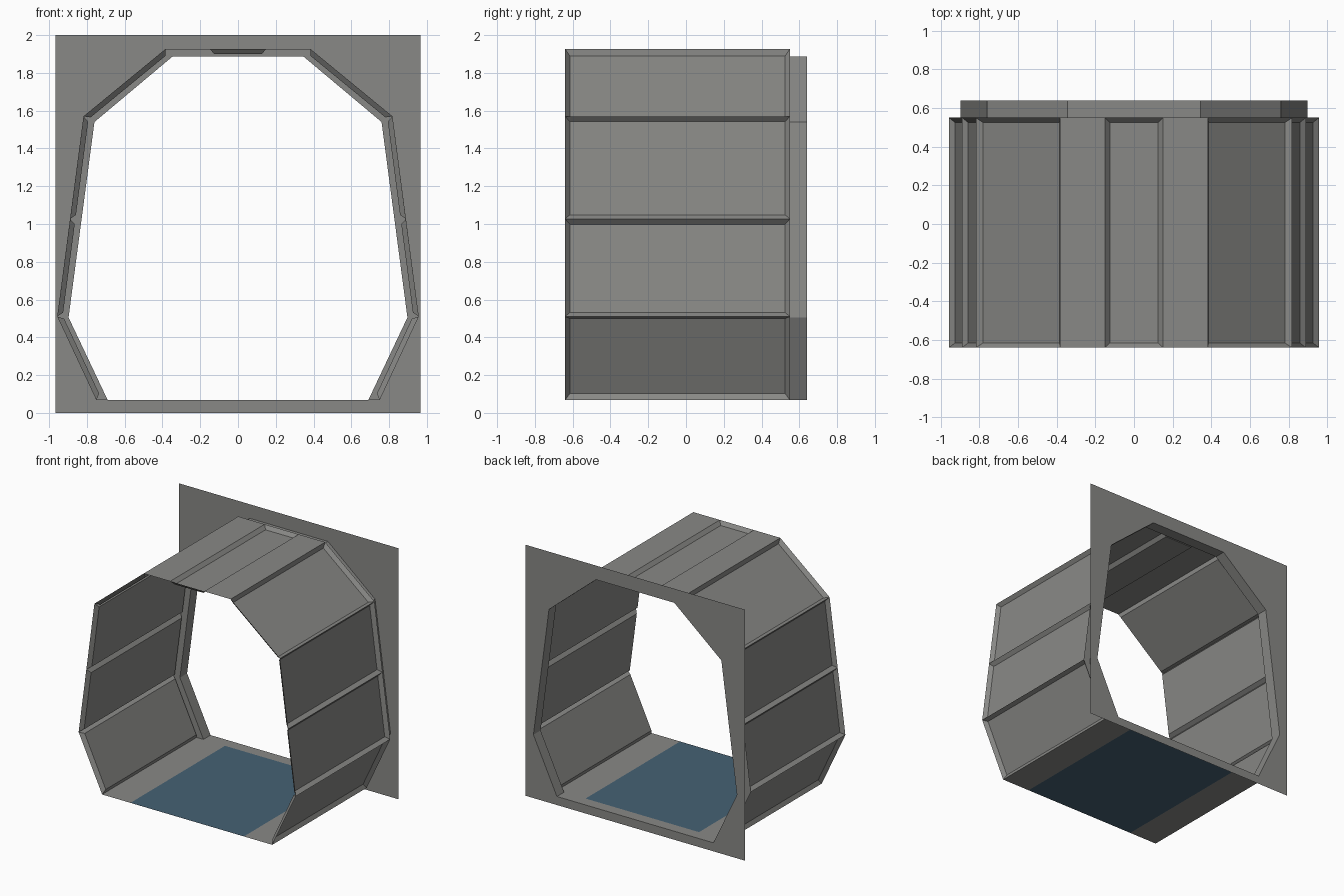
import bpy
from mathutils import Vector

if "Cube" in bpy.data.objects:
    bpy.data.objects.remove(bpy.data.objects["Cube"])

Y0, Y1, Y2 = -0.64, 0.55, 0.64      # tunnel front, tunnel back, plate
INSET, DEPTH = 0.025, 0.028

# half profiles (x, z) from roof to floor
OUTER = [(0.383, 1.927), (0.818, 1.57), (0.957, 0.51), (0.75, 0.068)]
INNER = [(0.345, 1.888), (0.76, 1.54), (0.897, 0.505), (0.69, 0.068)]


def material(name, rgb):
    m = bpy.data.materials.new(name)
    m.diffuse_color = (*rgb, 1)
    m.use_nodes = True
    m.node_tree.nodes["Principled BSDF"].inputs["Base Color"].default_value = m.diffuse_color
    return m


GREY = material("panel grey", (0.25, 0.25, 0.24))
BLUE = material("walkway blue", (0.06, 0.12, 0.175))


def make(name, faces, mat=GREY, mirror=False, smooth=None):
    """Build an object from a list of faces, each a list of points."""
    verts, index, polys = [], {}, []
    for f in faces:
        poly = []
        for p in f:
            key = tuple(round(c, 5) for c in p)
            if key not in index:
                index[key] = len(verts)
                verts.append(key)
            poly.append(index[key])
        polys.append(poly)
    me = bpy.data.meshes.new(name)
    me.from_pydata(verts, [], polys)
    me.materials.append(mat)
    ob = bpy.data.objects.new(name, me)
    bpy.context.collection.objects.link(ob)
    if mirror:
        ob.modifiers.new("mirror", 'MIRROR').use_axis[0] = True
    if smooth:
        me.shade_smooth()
        bpy.context.view_layer.objects.active = ob
        ob.select_set(True)
        bpy.ops.object.shade_smooth_by_angle(angle=smooth)
        ob.select_set(False)
    return ob


def strip(a, b, y0, y1):
    """Flat strip between profile points a and b, facing out of the tunnel."""
    return [(a[0], y0, a[1]), (b[0], y0, b[1]), (b[0], y1, b[1]), (a[0], y1, a[1])]


def recessed(a, b):
    """Panel pushed into the tunnel with sloping borders."""
    va, vb = Vector((a[0], 0, a[1])), Vector((b[0], 0, b[1]))
    d = (vb - va).normalized()
    inward = Vector((d.z, 0, -d.x)) * DEPTH
    pa, pb = va + d * INSET + inward, vb - d * INSET + inward
    o = strip(a, b, Y0, Y1)
    i = strip((pa.x, pa.z), (pb.x, pb.z), Y0 + INSET, Y1 - INSET)
    return [i] + [[o[k], o[(k + 1) % 4], i[(k + 1) % 4], i[k]] for k in range(4)]


# side walls: four recessed panels per side, tall wall split by a rib
rib = (0.889, 1.027)
path = OUTER[:2] + [rib] + OUTER[2:]
walls = []
for a, b in zip(path, path[1:]):
    walls += recessed(a, b)
make("wall_panels", walls, mirror=True, smooth=0.82)

# roof: flat strips each side of a recessed channel
rz = OUTER[0][1]
make("roof_strip", [strip((0.15, rz), OUTER[0], Y0, Y1)], mirror=True)
make("roof_channel", recessed((-0.15, rz), (0.15, rz)))

# floor: grey borders and blue walkway
fz = OUTER[-1][1]
make("floor_border", [strip((0.5, fz), OUTER[-1], Y0, Y1)[::-1]], mirror=True)
make("floor_walkway", [strip((-0.5, fz), (0.5, fz), Y0, Y1)[::-1]], BLUE)

# step ring closing the tunnel down to the doorway
o = [(0, rz)] + OUTER
i = [(0, INNER[0][1])] + INNER
make("doorway_step", [[(p[0], Y1, p[1]) for p in (o[k], i[k], i[k + 1], o[k + 1])]
                      for k in range(4)], mirror=True)

# short doorway sleeve
sleeve = i + [(0, fz)]
make("doorway_sleeve", [strip(a, b, Y1, Y2) for a, b in zip(sleeve, sleeve[1:])], mirror=True)

# square end plate with the doorway opening
edge = [(0, 2), (0.967, 2), (0.967, 0), (0, 0)]
make("end_plate", [[(x, Y2, z) for x, z in edge + sleeve[::-1]]], mirror=True)
